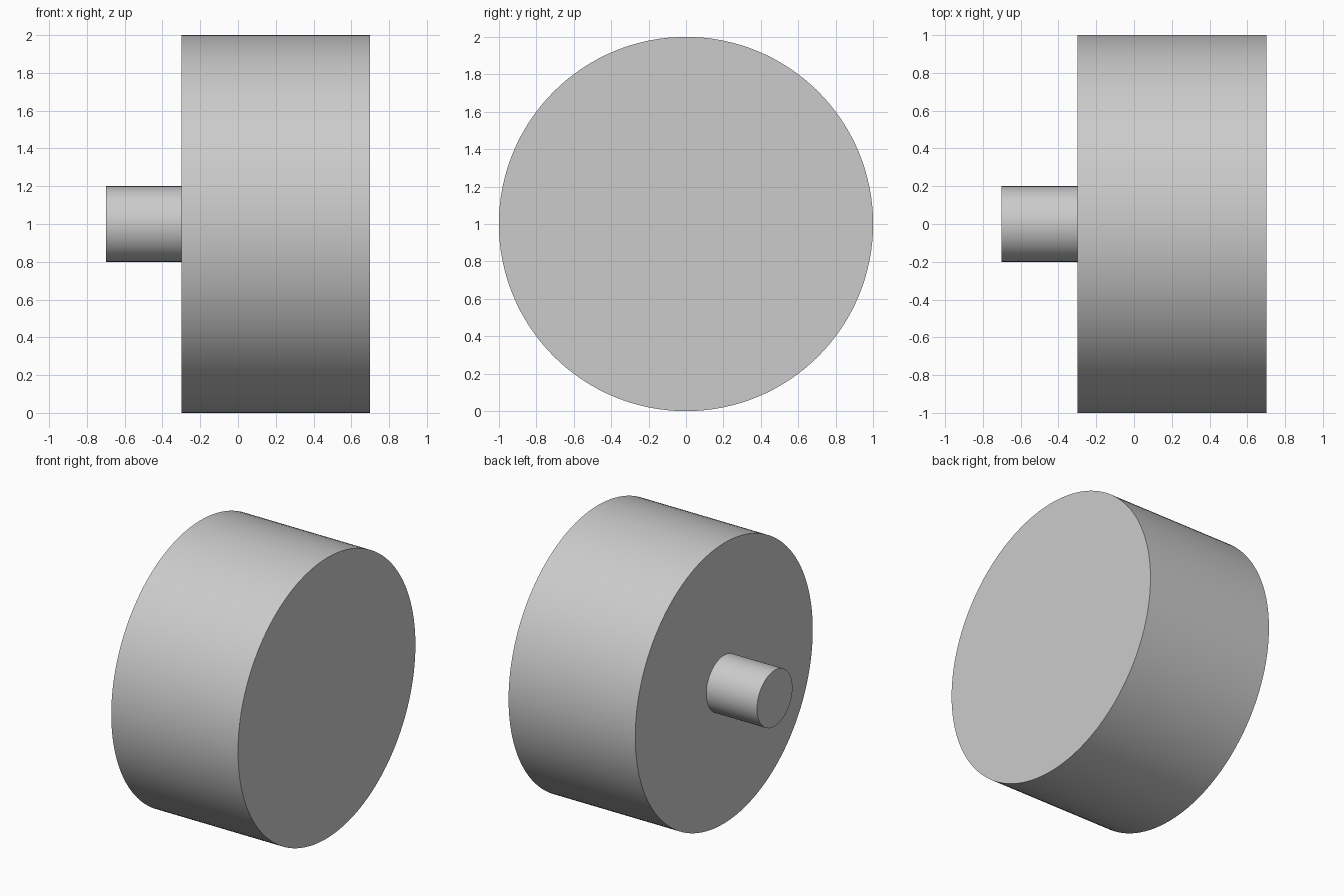
import bpy
from math import pi

if "Cube" in bpy.data.objects:
    bpy.data.objects.remove(bpy.data.objects["Cube"])


def x_cylinder(name, radius, x0, x1, sides=128):
    """Capped cylinder lying along x, centred on y = 0, z = 1."""
    bpy.ops.mesh.primitive_cylinder_add(
        vertices=sides, radius=radius, depth=x1 - x0,
        location=((x0 + x1) / 2, 0, 1), rotation=(0, pi / 2, 0))
    obj = bpy.context.object
    obj.name = name
    bpy.ops.object.shade_smooth_by_angle()
    return obj


# Broad solid drum
x_cylinder("drum", 1.0, -0.3, 0.7)

# Short stub shaft on the left face
x_cylinder("stub_shaft", 0.2, -0.7, -0.3)
